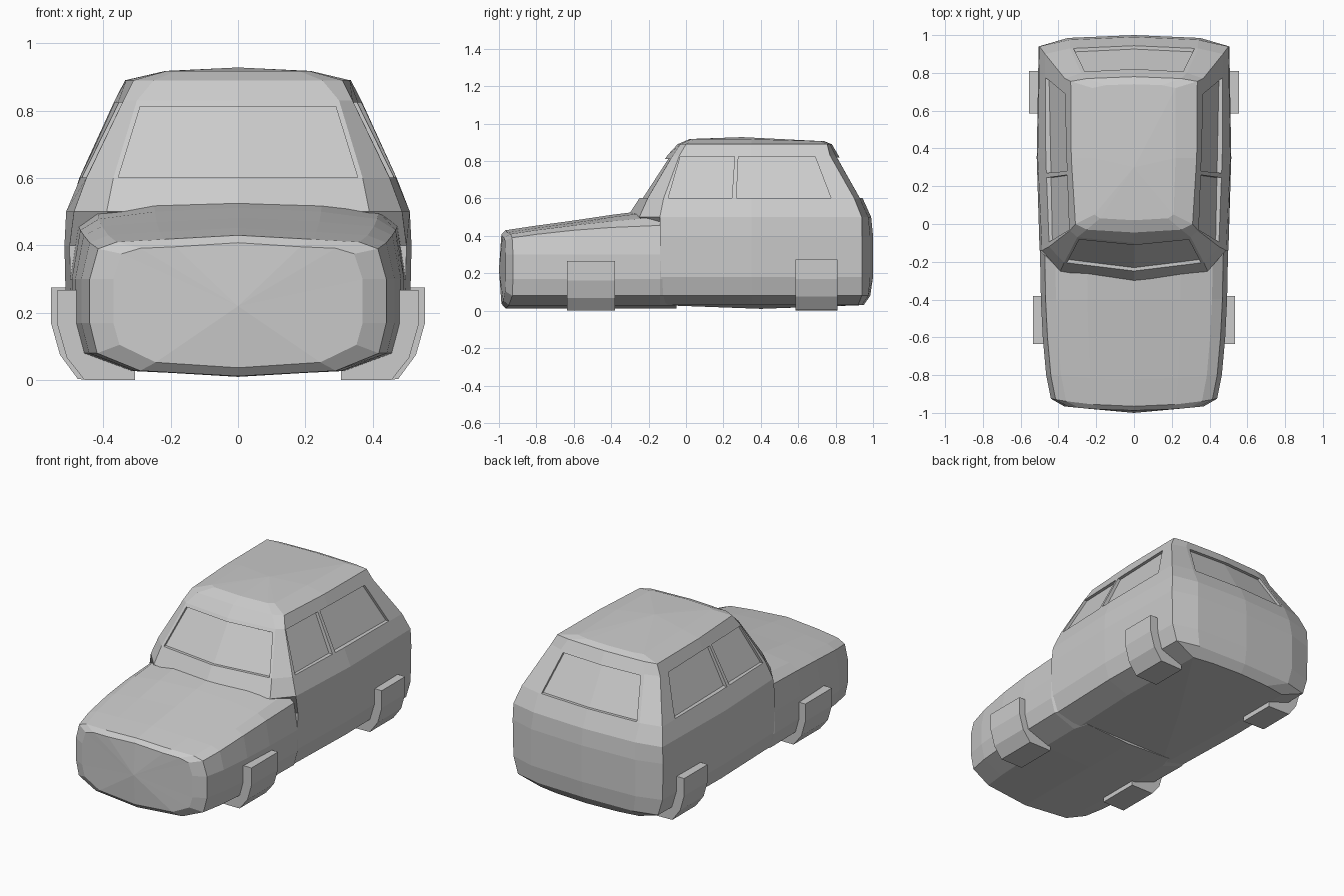
import bpy, bmesh
from mathutils import Vector

if "Cube" in bpy.data.objects:
    bpy.data.objects.remove(bpy.data.objects["Cube"])


def finish(name, bm):
    bmesh.ops.recalc_face_normals(bm, faces=bm.faces)
    mesh = bpy.data.meshes.new(name)
    bm.to_mesh(mesh)
    bm.free()
    ob = bpy.data.objects.new(name, mesh)
    bpy.context.collection.objects.link(ob)
    return ob


def loft(name, half_rings, start, end):
    """Skin half rings (first and last point on x=0), mirrored; fan caps to start/end."""
    bm = bmesh.new()
    rings = []
    for half in half_rings:
        full = half + [(-x, y, z) for x, y, z in half[-2:0:-1]]
        rings.append([bm.verts.new(p) for p in full])
    n = len(rings[0])
    for a, b in zip(rings, rings[1:]):
        for i in range(n):
            j = (i + 1) % n
            bm.faces.new((a[i], a[j], b[j], b[i]))
    for ring, tip in ((rings[0], start), (rings[-1], end)):
        c = bm.verts.new(tip)
        for i in range(n):
            bm.faces.new((ring[i], ring[(i + 1) % n], c))
    return finish(name, bm)


def add_slab(bm, low, high, inward, outward):
    """Closed slab around a two-row panel, from the inward to the outward offset."""
    n = len(low)
    skins = [[[bm.verts.new(Vector(p) + Vector(o)) for p in row] for row in (low, high)]
             for o in (inward, outward)]
    for lo, hi in skins:
        for i in range(n - 1):
            bm.faces.new((lo[i], lo[i + 1], hi[i + 1], hi[i]))
    loops = [lo + hi[::-1] for lo, hi in skins]
    for i in range(2 * n):
        j = (i + 1) % (2 * n)
        bm.faces.new((loops[0][i], loops[0][j], loops[1][j], loops[1][i]))


# Cabin and rear body: stacked rings
# z, front y, front corner xy, side front xy, side middle x, rear side xy, rear corner xy, rear y
levels = [
    (.03, -.14, .20, -.14, .32, -.14, .34, .33, .92, .20, .94, .95),
    (.08, -.14, .30, -.14, .465, -.14, .48, .47, .94, .33, .975, .985),
    (.18, -.14, .33, -.14, .495, -.14, .51, .50, .94, .35, .985, 1.0),
    (.40, -.14, .33, -.14, .50, -.14, .515, .505, .94, .35, .985, 1.0),
    (.50, -.315, .39, -.25, .487, -.14, .51, .50, .94, .34, .975, .99),
    (.60, -.25, .37, -.205, .45, -.12, .468, .471, .90, .34, .93, .945),
    (.83, -.10, .30, -.07, .34, -.035, .354, .366, .77, .28, .80, .815),
    (.89, -.045, .25, -.03, .31, .0, .332, .335, .755, .25, .77, .78),
    (.918, .02, .18, .03, .21, .05, .22, .22, .72, .15, .735, .74),
]
rings = []
for z, ya, xb, yb, xc, yc, xd, xe, ye, xf, yf, yg in levels:
    ring = [(0, ya), (xb, yb), (xc, yc), (xd, .35), (xe, ye), (xf, yf), (0, yg)]
    rings.append([(x, y, z - (.012 * max(0, y - .3) / .44 if z > .9 else 0)) for x, y in ring])
cabin = loft("cabin", rings, (0, .4, .01), (0, .3, .928))

# Bonnet and front wings: sections along y
# y, half width, shoulder z, centre z, forward bow
sections = [
    (-.965, .37, .375, .408, .022),
    (-.925, .44, .390, .430, .04),
    (-.80, .465, .408, .452, .02),
    (-.60, .483, .430, .482, 0),
    (-.40, .493, .445, .512, 0),
    (-.14, .498, .456, .545, 0),
    (-.05, .46, .44, .53, 0),
]
rings = []
for i, (y, w, zs, zt, bow) in enumerate(sections):
    up = .025 if i == 0 else 0
    half = [(0, .012 + up), (w * .66, .028 + up), (w * .95, .08 + up), (w, .17), (w, .30),
            (w - .025, zs), (w - .08, zs + (zt - zs) * .5), (w * .5, zt - .012), (0, zt)]
    rings.append([(x, y - bow * (1 - (x / w) ** 2), z) for x, z in half])
loft("bonnet_and_wings", rings, (0, -1.0, .22), (0, -.05, .25))

# Window recesses
bm = bmesh.new()


def side_point(y, z, s):
    low, high = .453 + .02 * y, .341 + .033 * y
    return (s * (low + (high - low) * (z - .6) / .23), y, z)


for s in (-1, 1):
    for y0, y1, y2, y3 in ((-.095, .245, .26, -.03), (.27, .775, .69, .28)):
        low = [side_point(y, .602, s) for y in (y0, y1)]
        high = [side_point(y, .824, s) for y in (y3, y2)]
        add_slab(bm, low, high, (-s * .018, 0, 0), (s * .05, 0, 0))
add_slab(bm, [(-.355, -.205, .602), (0, -.249, .602), (.355, -.205, .602)],
         [(-.29, -.08, .812), (0, -.112, .812), (.29, -.08, .812)], (0, .018, 0), (0, -.08, 0))
add_slab(bm, [(-.32, .929, .602), (0, .944, .602), (.32, .929, .602)],
         [(-.26, .806, .82), (0, .82, .82), (.26, .806, .82)], (0, -.018, 0), (0, .08, 0))
cutter = finish("window_cutter", bm)
cutter.hide_render = True
cutter.hide_viewport = True
cut = cabin.modifiers.new("windows", 'BOOLEAN')
cut.operation = 'DIFFERENCE'
cut.solver = 'EXACT'
cut.object = cutter

# Wheel blocks: faceted profile extruded along y
profile = [(.555, .275), (.555, .17), (.528, .075), (.475, .003), (.325, 0), (.325, .06), (.46, .15), (.47, .275)]
for place, y0, y1, dx, dz in (("front", -.635, -.38, -.02, -.008), ("rear", .585, .81, 0, 0)):
    for side, s in (("left", -1), ("right", 1)):
        bm = bmesh.new()
        ends = [[bm.verts.new((s * (x + dx), y, max(0, z + dz))) for x, z in profile] for y in (y0, y1)]
        n = len(profile)
        for e in ends:
            bm.faces.new(e)
        for i in range(n):
            j = (i + 1) % n
            bm.faces.new((ends[0][i], ends[0][j], ends[1][j], ends[1][i]))
        finish(f"{place}_{side}_wheel", bm)
